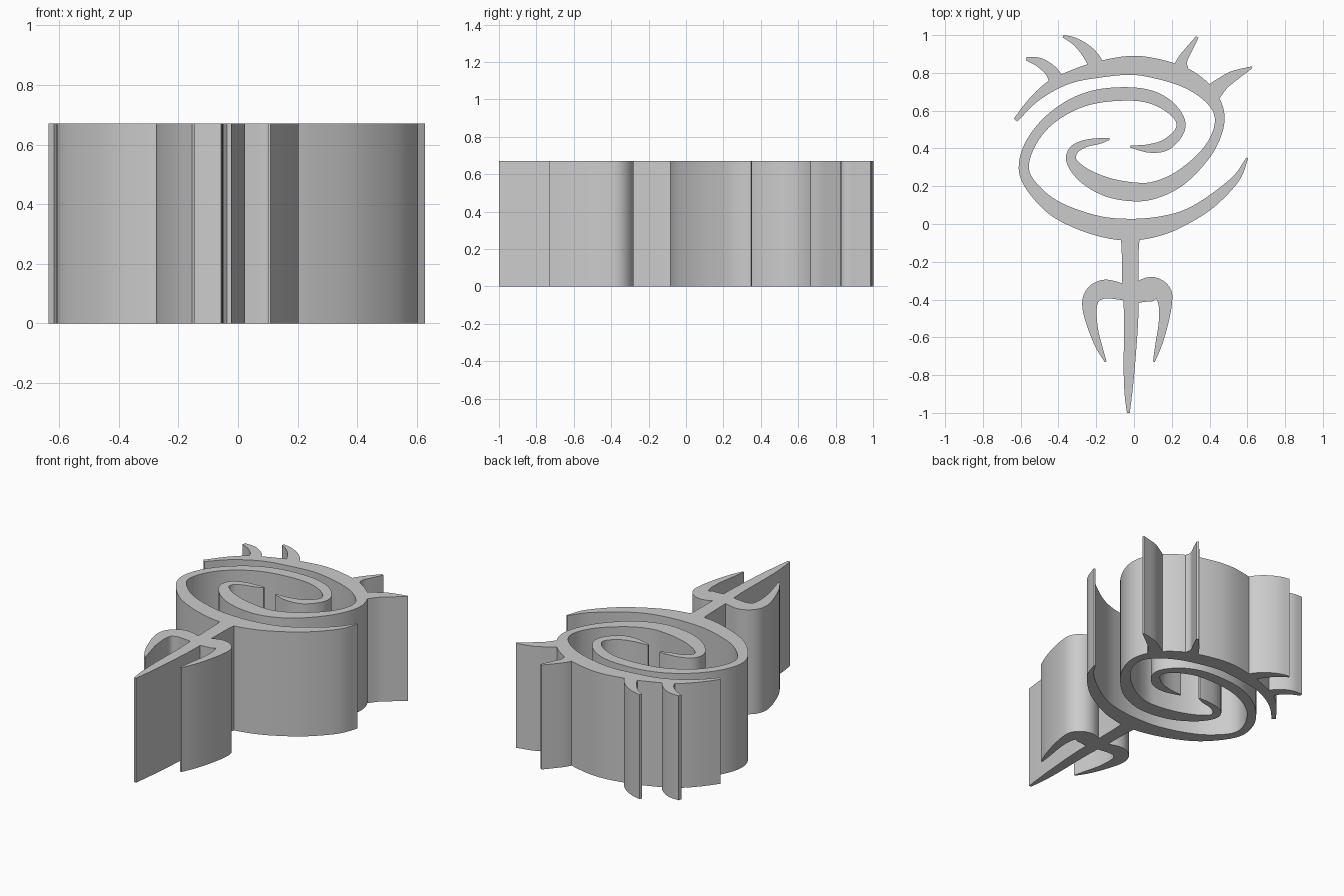
import bpy
import bmesh
import math
from mathutils import Vector, geometry

HEIGHT = 0.67
STEPS = 5

old_cube = bpy.data.objects.get("Cube")
if old_cube:
    bpy.data.objects.remove(old_cube, do_unlink=True)

# One plain grey for everything
grey = bpy.data.materials.new("plain_grey")
grey.use_nodes = True
colour = (0.6, 0.6, 0.6, 1.0)
grey.diffuse_color = colour
grey.node_tree.nodes["Principled BSDF"].inputs["Base Color"].default_value = colour


def smooth_path(points):
    """Catmull-Rom spline through (x, y, width) points."""
    pts = [Vector(p) for p in points]
    pts = [2 * pts[0] - pts[1]] + pts + [2 * pts[-1] - pts[-2]]
    path = []
    for a, b, c, d in zip(pts, pts[1:], pts[2:], pts[3:]):
        for i in range(STEPS):
            t = i / STEPS
            path.append(0.5 * (2 * b + (c - a) * t
                               + (2 * a - 5 * b + 4 * c - d) * t ** 2
                               + (3 * b - a - 3 * c + d) * t ** 3))
    return path + [pts[-2]]


def brush_stroke(points):
    """Flat quads that follow a path of varying width."""
    path = smooth_path(points)
    last = len(path) - 1
    rows = []
    for i, p in enumerate(path):
        along = (path[min(i + 1, last)] - path[max(i - 1, 0)]).to_2d().normalized()
        side = Vector((-along.y, along.x)) * max(p.z, 0.005) / 2
        rows.append((p.to_2d() + side, p.to_2d() - side))
    return [(l, r, r2, l2) for (l, r), (l2, r2) in zip(rows, rows[1:])]


def inside(point, quads):
    hit = geometry.intersect_point_tri_2d
    return any(hit(point, a, b, c) or hit(point, a, c, d) for a, b, c, d in quads)


def extrude_strokes(name, strokes):
    """Merge overlapping strokes into one flat shape and raise it to a solid."""
    quads = [q for stroke in strokes for q in brush_stroke(stroke)]
    corners = [v for q in quads for v in q]
    edges = [(4 * k + i, 4 * k + (i + 1) % 4) for k in range(len(quads)) for i in range(4)]
    flat, _, tris, *_ = geometry.delaunay_2d_cdt(corners, edges, [], 0, 1e-5)
    tris = [t for t in tris if inside(sum((flat[i] for i in t), Vector((0, 0))) / len(t), quads)]

    bm = bmesh.new()
    used = {i for t in tris for i in t}
    low = {i: bm.verts.new((*flat[i], 0)) for i in used}
    top = {i: bm.verts.new((*flat[i], HEIGHT)) for i in used}
    directed = {(t[i - 1], t[i]) for t in tris for i in range(len(t))}
    for t in tris:
        bm.faces.new([top[i] for i in t])
        bm.faces.new([low[i] for i in reversed(t)])
    for a, b in directed:
        if (b, a) not in directed:
            bm.faces.new((low[a], low[b], top[b], top[a]))
    bmesh.ops.recalc_face_normals(bm, faces=bm.faces)
    mesh = bpy.data.meshes.new(name)
    bm.to_mesh(mesh)
    bm.free()
    mesh.materials.append(grey)
    obj = bpy.data.objects.new(name, mesh)
    bpy.context.collection.objects.link(obj)
    bpy.ops.object.select_all(action='DESELECT')
    obj.select_set(True)
    bpy.context.view_layer.objects.active = obj
    bpy.ops.object.shade_smooth_by_angle(angle=math.radians(35))
    return obj


# Lower swirl: right tail, bottom, left side, then curling inward
lower_swirl = [
    (.6, .35, .01), (.54, .24, .04), (.41, .12, .065), (.28, .04, .075),
    (.14, -.01, .1), (-.02, -.03, .115), (-.19, -.01, .105), (-.38, .06, .09),
    (-.5, .15, .07), (-.58, .27, .055), (-.56, .4, .055), (-.47, .53, .055),
    (-.33, .63, .065), (-.17, .68, .072), (.03, .685, .07), (.16, .64, .065),
    (.24, .56, .05), (.24, .49, .05), (.17, .42, .06), (.08, .4, .045),
    (-.02, .41, .01)]

# Stem running into the middle prong
stem = [(-.02, -.04, .14), (-.02, -.1, .095), (-.02, -.3, .085), (-.015, -.5, .075),
        (-.025, -.75, .06), (-.03, -.9, .04), (-.03, -1, .015)]

# Outer prongs
left_prong = [(0, -.37, .1), (.09, -.345, .13), (.15, -.365, .1), (.165, -.43, .07),
              (.155, -.53, .05), (.13, -.64, .035), (.105, -.73, .01)]
right_prong = [(-.03, -.37, .08), (-.08, -.355, .09), (-.16, -.345, .1), (-.22, -.38, .09),
               (-.235, -.45, .075), (-.215, -.56, .05), (-.185, -.65, .035), (-.15, -.73, .01)]

# Upper swirl: left tail, top, right side, then curling inward
upper_swirl = [
    (-.627, .55, .025), (-.54, .65, .04), (-.44, .73, .06), (-.33, .78, .065),
    (-.2, .815, .085), (-.02, .84, .1), (.13, .82, .105), (.28, .77, .1),
    (.39, .69, .08), (.45, .59, .055), (.44, .48, .05), (.37, .36, .06),
    (.24, .24, .08), (.11, .18, .09), (0, .17, .1), (-.14, .195, .1),
    (-.26, .255, .08), (-.33, .33, .055), (-.32, .39, .05), (-.26, .425, .04),
    (-.18, .44, .03), (-.13, .45, .01)]

# Four curved horns on the rim
horns = [
    [(-.57, .875, .02), (-.5, .855, .05), (-.44, .81, .065), (-.41, .76, .08)],
    [(-.375, .995, .015), (-.31, .965, .04), (-.25, .915, .065), (-.21, .86, .08), (-.2, .82, .08)],
    [(.335, .99, .015), (.295, .93, .035), (.255, .865, .055), (.245, .8, .1)],
    [(.625, .83, .01), (.53, .785, .055), (.47, .745, .07), (.41, .69, .1)]]

extrude_strokes("lower_swirl_and_trident", [lower_swirl, stem, left_prong, right_prong])
extrude_strokes("upper_swirl_and_horns", [upper_swirl, *horns])
